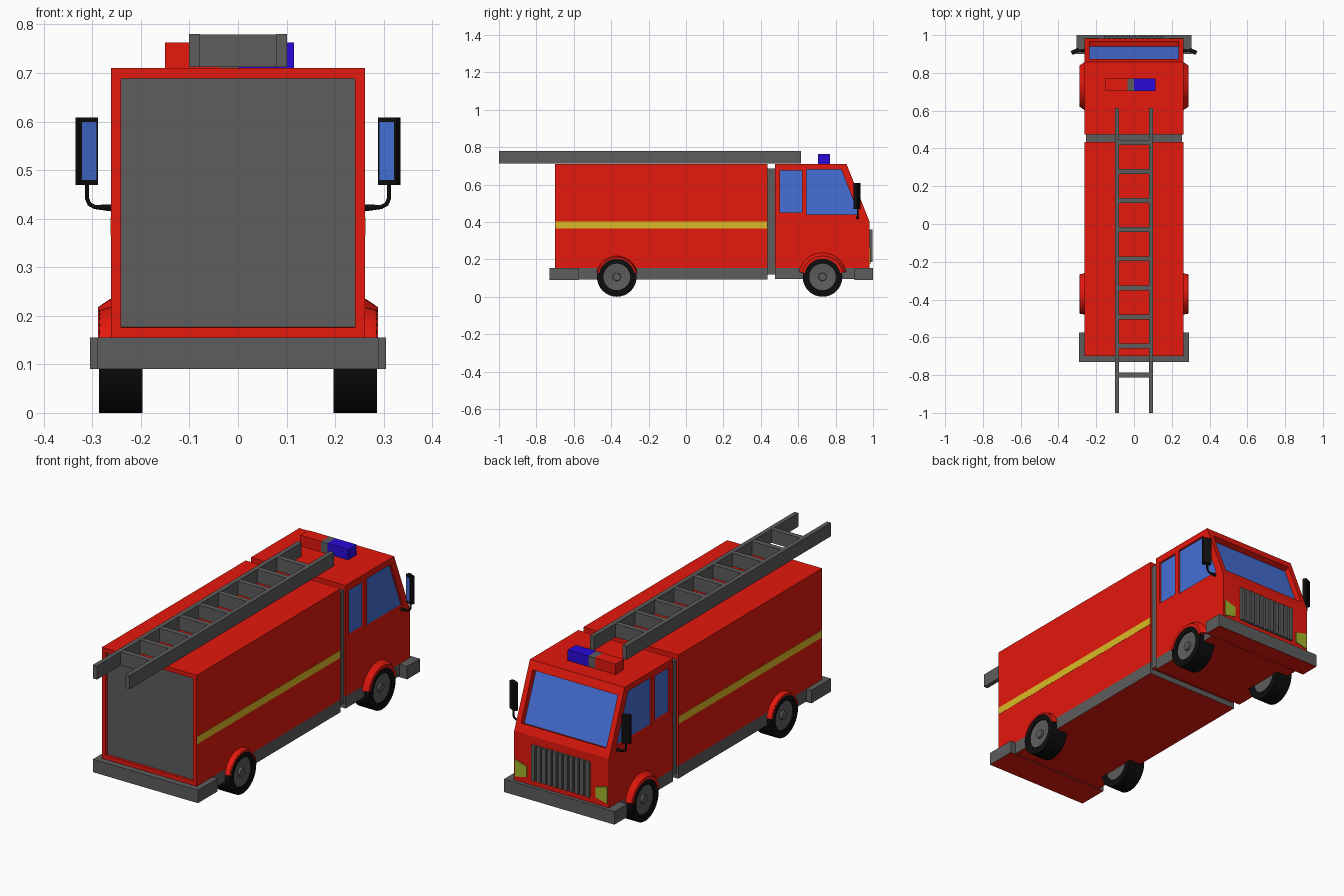
import bpy, bmesh, math
from mathutils import Vector, Matrix

if "Cube" in bpy.data.objects:
    bpy.data.objects.remove(bpy.data.objects["Cube"])


def mat(name, r, g, b):
    m = bpy.data.materials.new(name)
    m.diffuse_color = (r, g, b, 1)
    m.use_nodes = True
    m.node_tree.nodes["Principled BSDF"].inputs["Base Color"].default_value = m.diffuse_color
    return m


RED = mat("red", 0.78, 0.009, 0.004)
GLASS = mat("glass_blue", 0.06, 0.16, 0.68)
BLUE = mat("beacon_blue", 0.022, 0.003, 0.69)
YELLOW = mat("yellow", 0.72, 0.50, 0.02)
LAMP = mat("lamp_green", 0.36, 0.47, 0.025)
BLACK = mat("black", 0.004, 0.004, 0.004)
GREY = mat("grey", 0.11, 0.11, 0.11)


def finish(name, bm, *mats):
    bmesh.ops.recalc_face_normals(bm, faces=bm.faces)
    me = bpy.data.meshes.new(name)
    bm.to_mesh(me)
    bm.free()
    for m in mats:
        me.materials.append(m)
    ob = bpy.data.objects.new(name, me)
    bpy.context.collection.objects.link(ob)
    return ob


def box_bm(x0, x1, y0, y1, z0, z1):
    bm = bmesh.new()
    bmesh.ops.create_cube(bm, size=1)
    for v in bm.verts:
        v.co = Vector(((x0 + x1) / 2 + v.co.x * (x1 - x0),
                       (y0 + y1) / 2 + v.co.y * (y1 - y0),
                       (z0 + z1) / 2 + v.co.z * (z1 - z0)))
    bm.normal_update()
    return bm


def box(name, m, *dims):
    return finish(name, box_bm(*dims), m)


def base(name, *dims):
    # grey block with a red underside
    bm = box_bm(*dims)
    for f in bm.faces:
        f.material_index = 1 if f.normal.z < -0.5 else 0
    return finish(name, bm, GREY, RED)


def prism(name, m, pts, offset):
    bm = bmesh.new()
    face = bm.faces.new([bm.verts.new(p) for p in pts])
    ext = bmesh.ops.extrude_face_region(bm, geom=[face], use_keep_orig=True)
    bmesh.ops.translate(bm, vec=offset, verts=[v for v in ext["geom"] if isinstance(v, bmesh.types.BMVert)])
    return finish(name, bm, m)


def window(body, name, pts, inward, depth):
    # recess cut into the body with a glass pane at its bottom
    n = Vector(inward).normalized()
    pts = [Vector(p) for p in pts]
    cutter = prism("window_cutter", RED, [p - n * 0.03 for p in pts], n * (0.03 + depth))
    cutter.hide_render = True
    mod = body.modifiers.new("recess", "BOOLEAN")
    mod.operation, mod.object, mod.solver = "DIFFERENCE", cutter, "EXACT"
    bpy.context.view_layer.objects.active = body
    bpy.ops.object.modifier_apply(modifier=mod.name)
    bpy.data.objects.remove(cutter)
    prism(name, GLASS, [p + n * (depth - 0.002) for p in pts], n * 0.004)


def lathe(name, m, profile, y, z, a0=0.0, a1=2 * math.pi, steps=32, closed=True):
    # sweep an (x, radius) profile round an x axis through (y, z)
    bm = bmesh.new()
    full = a1 - a0 > 6.28
    rings = []
    for i in range(steps if full else steps + 1):
        a = a0 + (a1 - a0) * i / steps
        rings.append([bm.verts.new((x, y + r * math.cos(a), z + r * math.sin(a))) for x, r in profile])
    n = len(profile)
    for i in range(steps):
        A, B = rings[i], rings[(i + 1) % len(rings)]
        for j in range(n if closed else n - 1):
            k = (j + 1) % n
            bm.faces.new((A[j], A[k], B[k], B[j]))
    if not full:
        bm.faces.new(rings[0])
        bm.faces.new(rings[-1])
    elif not closed:
        bm.faces.new([r[0] for r in rings])
        bm.faces.new([r[-1] for r in rings])
    ob = finish(name, bm, m)
    bpy.ops.object.select_all(action="DESELECT")
    ob.select_set(True)
    bpy.context.view_layer.objects.active = ob
    bpy.ops.object.shade_smooth_by_angle(angle=math.radians(30))
    return ob


# Rear body with recessed shutter
bm = box_bm(-0.262, 0.262, -0.70, 0.435, 0.155, 0.71)
back = [f for f in bm.faces if f.normal.y < -0.5]
for t in (0.021, 0.0005):
    bmesh.ops.inset_region(bm, faces=back, thickness=t, use_even_offset=True)
bmesh.ops.translate(bm, vec=(0, 0.012, 0), verts=back[0].verts)
back[0].material_index = 1
finish("equipment_body", bm, RED, GREY)

# Chassis, bumpers and the joint behind the cab
base("body_skirt", -0.262, 0.262, -0.70, 0.435, 0.092, 0.155)
base("cab_skirt", -0.262, 0.262, 0.475, 0.98, 0.095, 0.155)
base("rear_bumper", -0.29, 0.29, -0.73, -0.575, 0.09, 0.155)
base("front_bumper", -0.305, 0.305, 0.90, 1.0, 0.09, 0.155)
base("cab_joint", -0.253, 0.253, 0.43, 0.48, 0.12, 0.685)

# Cab
profile = [(0.475, 0.155), (0.475, 0.71), (0.858, 0.71), (0.982, 0.40), (0.982, 0.155)]
cab = prism("cab", RED, [(-0.262, y, z) for y, z in profile], (0.524, 0, 0))
window(cab, "windscreen", [(-0.235, 0.874, 0.67), (0.235, 0.874, 0.67),
                           (0.235, 0.966, 0.44), (-0.235, 0.966, 0.44)], (0, -0.31, -0.124), 0.03)
door = [(0.645, 0.44), (0.645, 0.68), (0.83, 0.68), (0.925, 0.44)]
rear = [(0.503, 0.45), (0.503, 0.675), (0.62, 0.675), (0.62, 0.45)]
for s in (-1, 1):
    window(cab, "door_window", [(s * 0.262, y, z) for y, z in door], (-s, 0, 0), 0.012)
    window(cab, "rear_cab_window", [(s * 0.262, y, z) for y, z in rear], (-s, 0, 0), 0.012)

# Grille
box("grille_back", GREY, -0.16, 0.16, 0.975, 0.985, 0.185, 0.36)
for i in range(11):
    x = -0.15 + 0.03 * i
    box("grille_bar", GREY, x - 0.01, x + 0.01, 0.98, 0.996, 0.185, 0.36)

for s in (-1, 1):
    # Headlights and side stripes
    prism("headlight", LAMP, [(s * 0.255, 0.98, 0.175), (s * 0.255, 0.98, 0.26),
                              (s * 0.19, 0.98, 0.242), (s * 0.19, 0.98, 0.19)], (0, 0.006, 0))
    box("side_stripe", YELLOW, s * 0.261 - 0.002, s * 0.261 + 0.002, -0.699, 0.434, 0.365, 0.402)

    # Wheels and arches
    for y, r_body, r_edge in ((-0.37, 0.112, 0.105), (0.73, 0.129, 0.112)):
        lathe("tyre", BLACK, [(s * 0.197, 0.106), (s * 0.286, 0.106),
                              (s * 0.286, 0.071), (s * 0.197, 0.071)], y, 0.106)
        lathe("wheel_hub", GREY, [(s * 0.20, 0.072), (s * 0.28, 0.072), (s * 0.274, 0.022),
                                  (s * 0.284, 0.02)], y, 0.106, closed=False)
        lathe("wheel_arch", RED, [(s * 0.25, 0.097), (s * 0.25, r_body), (s * 0.263, r_body),
                                  (s * 0.288, r_edge), (s * 0.288, 0.097)],
              y, 0.106, math.radians(12), math.radians(168), 16)

    # Mirrors
    spin = Matrix.Translation((s * 0.311, 0.913, 0)) @ Matrix.Rotation(-s * math.radians(25), 4, "Z")
    box("mirror_case", BLACK, -0.021, 0.021, -0.009, 0.012, 0.469, 0.608).matrix_world = spin
    box("mirror_glass", GLASS, -0.016, 0.016, -0.011, -0.008, 0.48, 0.599).matrix_world = spin
    cu = bpy.data.curves.new("mirror_arm", "CURVE")
    cu.dimensions, cu.bevel_depth, cu.bevel_resolution, cu.use_fill_caps = "3D", 0.005, 1, True
    path = [(0.255, 0.422, 1.8), (0.295, 0.424, 1), (0.306, 0.43, 1), (0.311, 0.442, 1), (0.311, 0.475, 1)]
    sp = cu.splines.new("POLY")
    sp.points.add(len(path) - 1)
    for p, (x, z, r) in zip(sp.points, path):
        p.co, p.radius = (s * x, 0.918, z, 1), r
    cu.materials.append(BLACK)
    arm = bpy.data.objects.new("mirror_arm", cu)
    bpy.context.collection.objects.link(arm)
    bpy.ops.object.select_all(action="DESELECT")
    arm.select_set(True)
    bpy.context.view_layer.objects.active = arm
    bpy.ops.object.convert(target="MESH")

    # Ladder rails
    box("ladder_rail", GREY, s * 0.09 - 0.011, s * 0.09 + 0.011, -1.0, 0.615, 0.712, 0.78)

# Ladder rungs
for i in range(9):
    y = -0.80 + 0.154 * i
    box("ladder_rung", GREY, -0.08, 0.08, y - 0.013, y + 0.013, 0.7125, 0.779)

# Roof light bar
box("beacon_red", RED, -0.15, -0.035, 0.705, 0.77, 0.705, 0.763)
box("beacon_centre", GREY, -0.035, 0.0, 0.705, 0.77, 0.705, 0.763)
box("beacon_blue", BLUE, 0.0, 0.115, 0.705, 0.77, 0.705, 0.763)
